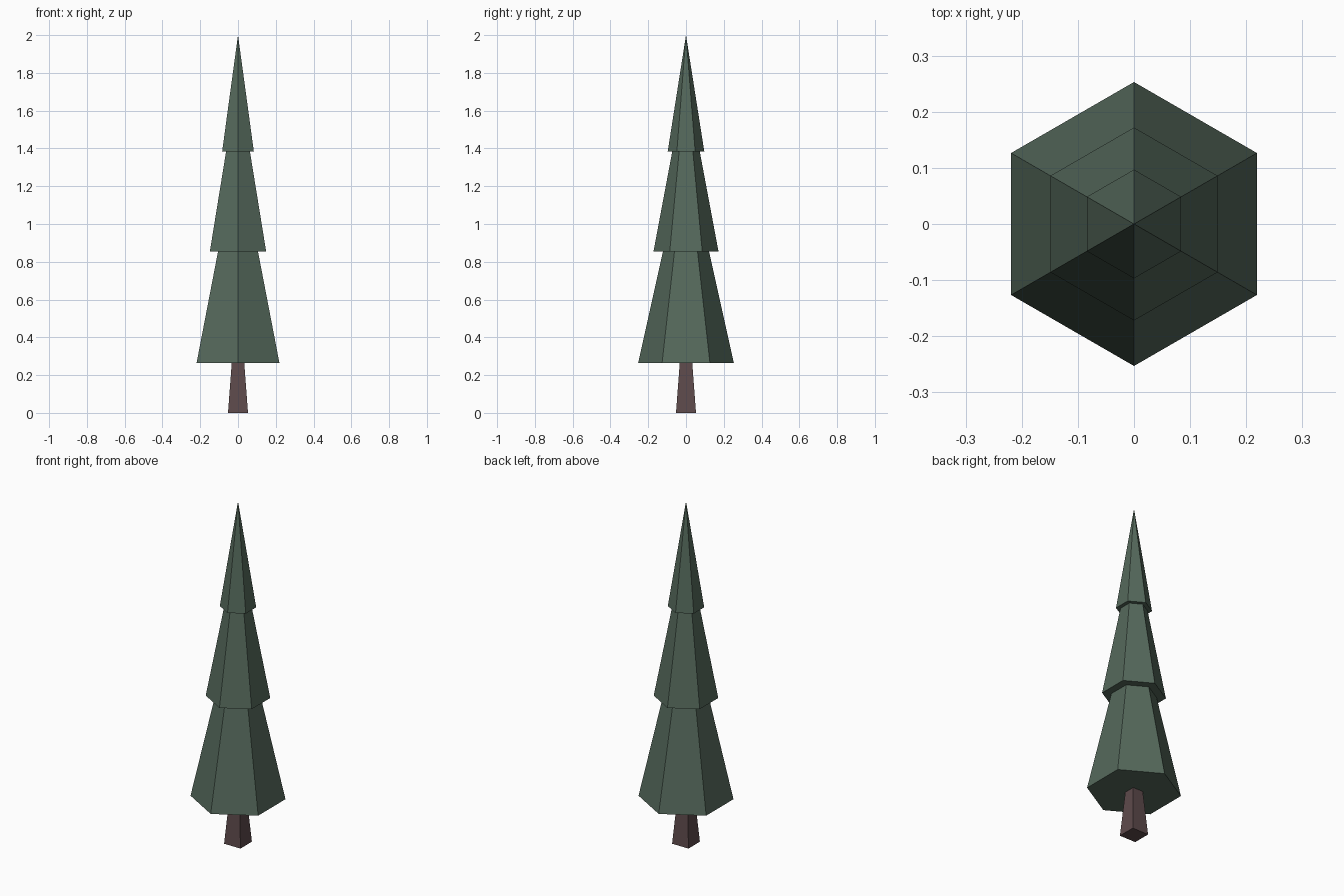
import bpy, bmesh
from math import pi, cos, sin

if "Cube" in bpy.data.objects:
    bpy.data.objects.remove(bpy.data.objects["Cube"])


def material(name, rgb):
    mat = bpy.data.materials.new(name)
    mat.diffuse_color = (*rgb, 1)
    mat.use_nodes = True
    mat.node_tree.nodes["Principled BSDF"].inputs["Base Color"].default_value = mat.diffuse_color
    return mat


def stepped_solid(name, profile, sides, start, mat):
    """Skin rings of (radius, z) into a closed flat-faced solid; radius 0 is a point."""
    bm = bmesh.new()
    rings = []
    for r, z in profile:
        if r == 0:
            rings.append([bm.verts.new((0, 0, z))] * sides)
        else:
            angles = [start + 2 * pi * i / sides for i in range(sides)]
            rings.append([bm.verts.new((r * cos(a), r * sin(a), z)) for a in angles])
    for low, high in zip(rings, rings[1:]):
        for i in range(sides):
            j = (i + 1) % sides
            quad = [low[i], low[j], high[j], high[i]]
            bm.faces.new(list(dict.fromkeys(quad)))
    bm.faces.new(rings[0][::-1])
    if profile[-1][0] > 0:
        bm.faces.new(rings[-1])
    bmesh.ops.recalc_face_normals(bm, faces=bm.faces)
    mesh = bpy.data.meshes.new(name)
    bm.to_mesh(mesh)
    bm.free()
    mesh.materials.append(mat)
    obj = bpy.data.objects.new(name, mesh)
    bpy.context.collection.objects.link(obj)
    return obj


green = material("needle_green", (0.09, 0.14, 0.105))
brown = material("bark_brown", (0.11, 0.068, 0.071))

# Three six-sided tiers, each overhanging the one below
foliage = [(0.253, 0.265), (0.122, 0.855),
           (0.172, 0.855), (0.073, 1.383),
           (0.097, 1.383), (0, 2.0)]
stepped_solid("foliage", foliage, 6, pi / 2, green)

# Tapered square trunk
root2 = 2 ** 0.5
stepped_solid("trunk", [(0.053 * root2, 0), (0.033 * root2, 0.265)], 4, pi / 4, brown)
